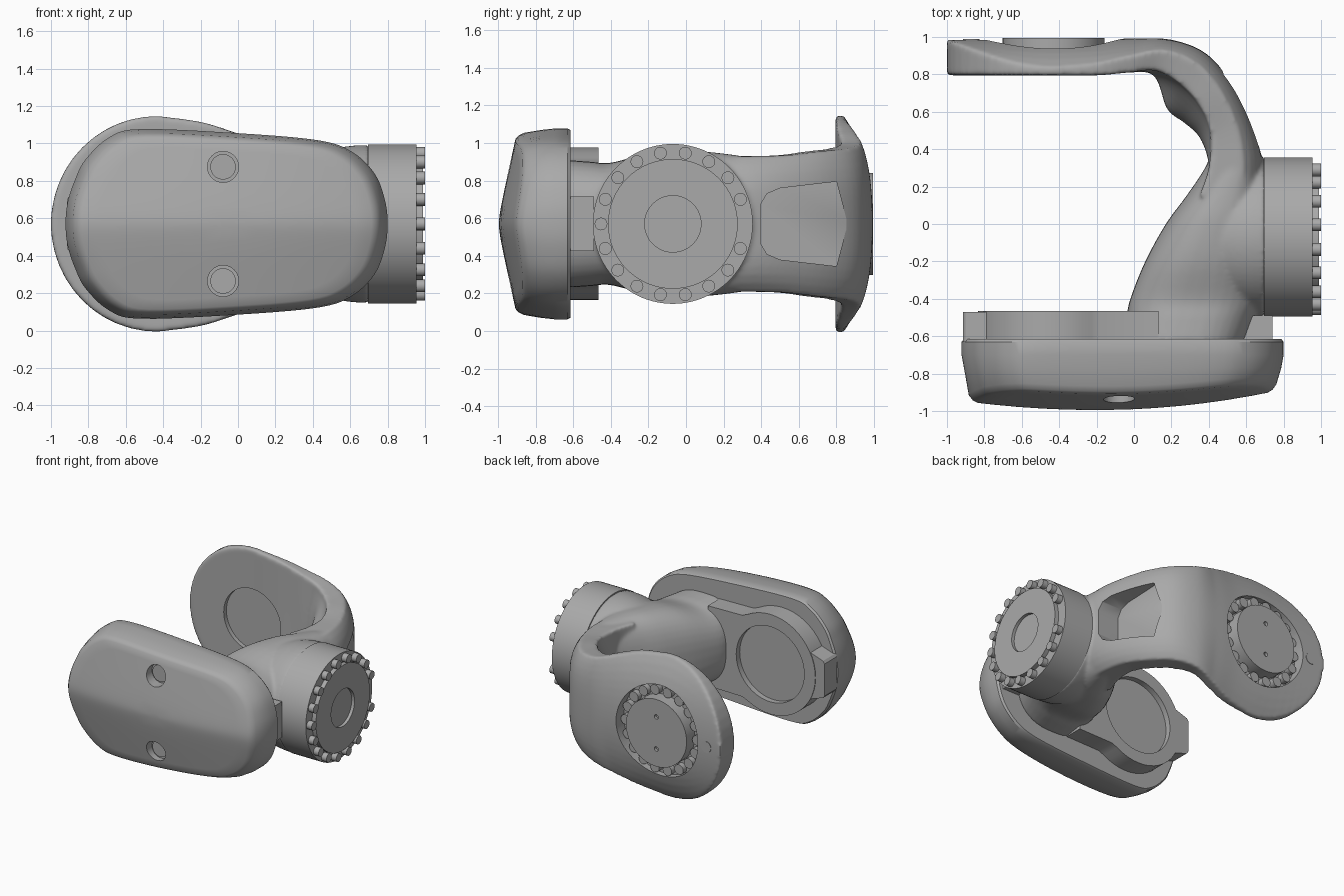
import bpy, bmesh, math
from mathutils import Vector

cube = bpy.data.objects.get("Cube")
if cube:
    bpy.data.objects.remove(cube, do_unlink=True)

grey = bpy.data.materials.new("cast_grey")
grey.use_nodes = True
grey.diffuse_color = (0.4, 0.4, 0.4, 1)
grey.node_tree.nodes["Principled BSDF"].inputs["Base Color"].default_value = (0.4, 0.4, 0.4, 1)

MID = 0.57            # height of all the axes
JOINT_X = -0.43       # axis of the fork joint
FLANGE_Y = -0.07      # axis of the side flange


def activate(ob):
    bpy.ops.object.select_all(action='DESELECT')
    ob.select_set(True)
    bpy.context.view_layer.objects.active = ob


def smooth(ob, angle=32):
    activate(ob)
    bpy.ops.object.shade_smooth_by_angle(angle=math.radians(angle))
    return ob


def spline(points, steps=5, closed=False):
    """Catmull-Rom through points of any dimension."""
    n, out = len(points), []
    pick = (lambda i: points[i % n]) if closed else (lambda i: points[max(0, min(n - 1, i))])
    for i in range(n if closed else n - 1):
        p = [pick(i + k) for k in (-1, 0, 1, 2)]
        for s in range(steps):
            t = s / steps
            out.append(tuple(
                b + 0.5 * t * (c - a + t * (2*a - 5*b + 4*c - d + t * (3*(b - c) + d - a)))
                for a, b, c, d in zip(*p)))
    return out if closed else out + [points[-1]]


def loft(name, rings):
    """Skin between closed rings and cap both ends."""
    bm = bmesh.new()
    rows = [[bm.verts.new(p) for p in ring] for ring in rings]
    n = len(rows[0])
    for a, b in zip(rows, rows[1:]):
        for i in range(n):
            j = (i + 1) % n
            bm.faces.new((a[i], a[j], b[j], b[i]))
    bm.faces.new(rows[0][::-1])
    bm.faces.new(rows[-1])
    bmesh.ops.recalc_face_normals(bm, faces=bm.faces)
    me = bpy.data.meshes.new(name)
    bm.to_mesh(me)
    bm.free()
    ob = bpy.data.objects.new(name, me)
    bpy.context.collection.objects.link(ob)
    me.materials.append(grey)
    return ob


def cylinder(name, axis, start, end, a, z, r, sides=64):
    """Cylinder along x or y; a is the other horizontal coordinate."""
    m = (start + end) / 2
    loc = (m, a, z) if axis == 'x' else (a, m, z)
    rot = (0, math.pi / 2, 0) if axis == 'x' else (math.pi / 2, 0, 0)
    bpy.ops.mesh.primitive_cylinder_add(vertices=sides, radius=r, depth=abs(end - start),
                                        location=loc, rotation=rot)
    ob = bpy.context.object
    ob.name = name
    ob.data.materials.append(grey)
    return smooth(ob)


def plate(name, outline, y0, y1):
    """Extrude an outline of (x, height above the axis) along y."""
    return loft(name, [[(x, y, MID + z) for x, z in outline] for y in (y0, y1)])


def cut(ob, cutter):
    activate(ob)
    mod = ob.modifiers.new("cut", 'BOOLEAN')
    mod.operation, mod.solver, mod.object = 'DIFFERENCE', 'EXACT', cutter
    bpy.ops.object.modifier_apply(modifier=mod.name)
    bpy.data.objects.remove(cutter, do_unlink=True)


# Curved arm with the round rear plate: outer x, y, inner x, y, half height, inner bulge
stations = [(-1.0, 0.985, -1.0, 0.795, 0.02, 0)]
for i in range(1, 12):
    a = math.pi / 2 * i / 12
    x = JOINT_X - 0.57 * math.cos(a)
    stations.append((x, 0.985, x, 0.795, 0.577 * math.sin(a), 0))
stations += spline([(JOINT_X, 0.985, JOINT_X, 0.795, 0.577, 0), (-0.2, 0.985, -0.2, 0.795, 0.545, 0),
                    (0, 0.992, -0.03, 0.81, 0.49, 0), (0.2, 0.985, 0.12, 0.82, 0.43, 0.03),
                    (0.38, 0.915, 0.26, 0.74, 0.40, 0.15), (0.515, 0.765, 0.36, 0.62, 0.385, 0.12),
                    (0.62, 0.565, 0.41, 0.48, 0.365, 0.06), (0.68, 0.365, 0.40, 0.30, 0.36, 0),
                    (0.69, 0.15, 0.35, 0.15, 0.36, 0)])


def arm_ring(ox, oy, ix, iy, h, bulge):
    outer, inner = Vector((ox, oy, MID)), Vector((ix, iy, MID))
    inward = (inner - outer).normalized()
    disc = max(0, min(1, (h - 0.38) / 0.1)) if ox > JOINT_X else 1
    ts = [i / 8 - 1 for i in range(17)]
    ring = [inner + inward * bulge * (1 - t * t) ** 2 + Vector((0, 0, t * h)) for t in ts]
    for t in reversed(ts):
        s = (t * h / 0.57) ** 2
        domed = 1 - 0.5 * s - 0.25 * s * s
        rounded = 1 - 0.35 * t ** 4
        ring.append(inner.lerp(outer, disc * domed + (1 - disc) * rounded) + Vector((0, 0, t * h)))
    return ring


arm = loft("arm_and_body", [arm_ring(*s) for s in stations])

# Body between arm and front housing: y, x min, x max, half height
body_rings = []
for y, x0, x1, h in spline([(0.42, 0.43, 0.65, 0.33), (0.30, 0.38, 0.68, 0.36), (0.15, 0.28, 0.70, 0.38),
                            (0, 0.17, 0.70, 0.39), (-0.2, 0.06, 0.70, 0.375), (-0.4, -0.02, 0.69, 0.325),
                            (-0.5, -0.04, 0.65, 0.33), (-0.63, -0.06, 0.60, 0.34)], 4):
    ring = []
    for i in range(40):
        c, s = math.cos(math.tau * i / 40), math.sin(math.tau * i / 40)
        ring.append(((x0 + x1) / 2 + (x1 - x0) / 2 * math.copysign(abs(c) ** 0.8, c), y,
                     MID + h * math.copysign(abs(s) ** 0.8, s)))
    body_rings.append(ring)
body = loft("body", body_rings)

# Collar flaring out of the body towards the side flange
turn = [math.tau * i / 64 for i in range(64)]
collar = loft("collar", [[(x, FLANGE_Y + r * math.cos(a), MID + r * math.sin(a)) for a in turn]
                         for x, r in ((0.38, 0.34), (0.47, 0.385), (0.56, 0.412), (0.63, 0.42), (0.70, 0.422))])

# Blend arm, body and collar into one casting
activate(arm)
body.select_set(True)
collar.select_set(True)
bpy.ops.object.join()
mod = arm.modifiers.new("blend", 'REMESH')
mod.mode, mod.voxel_size = 'VOXEL', 0.012
bpy.ops.object.modifier_apply(modifier=mod.name)
mod = arm.modifiers.new("soften", 'SMOOTH')
mod.factor, mod.iterations = 0.5, 10
bpy.ops.object.modifier_apply(modifier=mod.name)

# Pocket in the outer side of the elbow
side = [(0.395, 0.10), (0.43, 0.16), (0.50, 0.19), (0.80, 0.225), (0.86, 0)]
outline = side + [(y, -z) for y, z in side[-2::-1]]
cut(arm, loft("pocket_cutter", [[(0.485 - 0.08 * (y - 0.4), y, MID + z) for y, z in outline],
                                [(0.9, y, MID + z) for y, z in outline]]))
# Bearing recess inside the rear plate and bolt seat outside it
cut(arm, cylinder("recess_cutter", 'y', 0.7, 0.83, JOINT_X, MID, 0.255))
cut(arm, cylinder("seat_cutter", 'y', 0.89, 1.1, JOINT_X, MID, 0.365))
arm.data.materials.clear()
arm.data.materials.append(grey)
smooth(arm, 40)

# Domed front cover
half = [(-0.91, 0.12), (-0.87, 0.24), (-0.815, 0.345), (-0.69, 0.462), (-0.52, 0.507), (0, 0.485),
        (0.43, 0.447), (0.61, 0.385), (0.73, 0.27), (0.785, 0.13)]
edge = spline([(-0.922, 0)] + half + [(0.80, 0)] + [(x, -z) for x, z in half[::-1]], 5, True)


def front(x, z):
    return (-1.008 + 0.1 * math.hypot(z, 0.06) / 0.45
            + 0.1 * (max(0, x + 0.2) / 0.95) ** 2 + 0.04 * (max(0, -0.2 - x) / 0.65) ** 2)


def cover_ring(s, y=None, lift=0):
    pts = [(-0.06 + (x + 0.06) * s, z * s) for x, z in edge]
    return [(x, front(x, z) + lift if y is None else y, MID + z) for x, z in pts]


cover = loft("front_cover",
             [cover_ring(0.985, -0.615), cover_ring(1, -0.63), cover_ring(1, -0.70), cover_ring(0.985, -0.77)]
             + [cover_ring(0.955, None, 0.035), cover_ring(0.93, None, 0.01)]
             + [cover_ring(s) for s in (0.9, 0.8, 0.65, 0.5, 0.35, 0.2, 0.06)])
for side in (-1, 1):
    cut(cover, cylinder("hole_cutter", 'y', -1.1, -0.87, -0.08, MID + side * 0.305, 0.083, 40))
    cylinder("cover_screw", 'y', -0.885, -0.86, -0.08, MID + side * 0.305, 0.068, 40)
smooth(cover)

# Bearing housing behind the cover, running into the body, with end tabs
rim = [(JOINT_X - 0.405 * math.cos(math.pi * i / 24), 0.405 * math.sin(math.pi * i / 24)) for i in range(17)]
rim += [(-0.18, 0.33), (0.13, 0.325)]
rim += [(x, -z) for x, z in rim[:0:-1]]
housing = plate("bearing_housing", rim, -0.63, -0.465)
cut(housing, cylinder("bearing_cutter", 'y', -0.51, -0.4, JOINT_X, MID, 0.305))
smooth(housing)
for name, tab, y in (("left_tab", [(0.50, 0.145), (0.74, 0.145)], -0.49),
                     ("right_tab", [(-0.75, 0.20), (-0.90, 0.15), (-0.915, 0.13)], -0.47)):
    plate(name, tab + [(x, -z) for x, z in tab[::-1]], -0.63, y)

# Side flange with raised face, centre recess and bolts
cylinder("side_flange", 'x', 0.695, 0.955, FLANGE_Y, MID, 0.425, 96)
face = cylinder("side_flange_face", 'x', 0.94, 0.99, FLANGE_Y, MID, 0.345)
cut(face, cylinder("centre_cutter", 'x', 0.965, 1.1, FLANGE_Y, MID, 0.15))
smooth(face)
for i in range(1, 18):
    a = math.tau * i / 18
    cylinder("side_flange_bolt", 'x', 0.94, 1.0, FLANGE_Y + 0.382 * math.cos(a),
             MID + 0.382 * math.sin(a), 0.034, 16)

# Rear joint cap with its sunken ring of bolts and pin holes
cap = cylinder("rear_cap", 'y', 0.86, 0.995, JOINT_X, MID, 0.272)
for side in (-1, 1):
    cut(cap, cylinder("pin_cutter", 'y', 0.97, 1.1, JOINT_X, MID + side * 0.13, 0.018, 16))
smooth(cap)
for i in range(18):
    a = math.tau * i / 18
    cylinder("rear_bolt", 'y', 0.87, 0.935, JOINT_X + 0.32 * math.cos(a), MID + 0.32 * math.sin(a), 0.04, 16)
cylinder("locating_knob", 'y', 0.88, 0.988, -0.87, MID, 0.045, 24)
